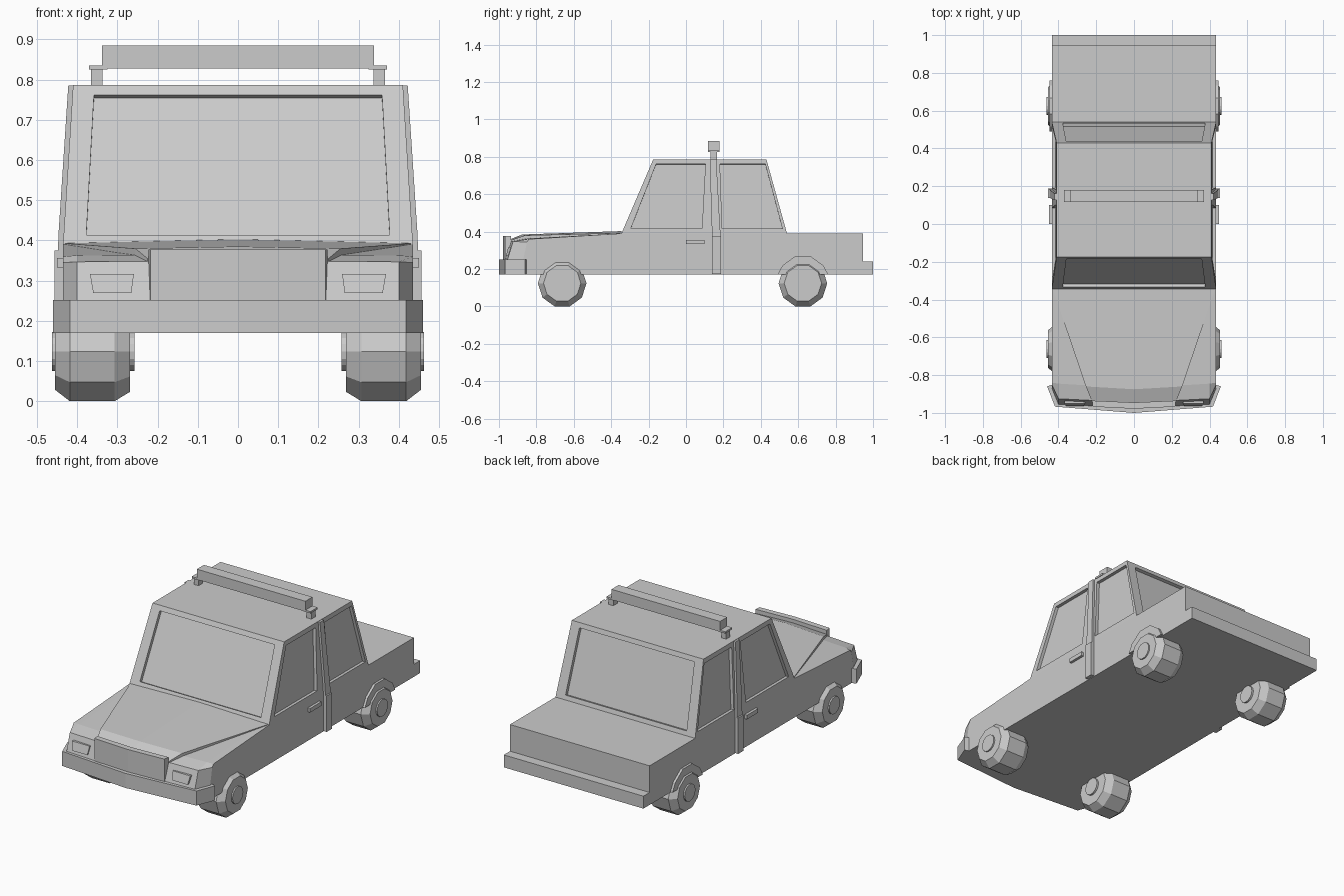
import bpy, bmesh, math
from mathutils import Vector

if "Cube" in bpy.data.objects:
    bpy.data.objects.remove(bpy.data.objects["Cube"])


def finish(name, bm):
    bmesh.ops.remove_doubles(bm, verts=bm.verts, dist=1e-5)
    bmesh.ops.recalc_face_normals(bm, faces=bm.faces)
    me = bpy.data.meshes.new(name)
    bm.to_mesh(me)
    bm.free()
    ob = bpy.data.objects.new(name, me)
    bpy.context.collection.objects.link(ob)
    return ob


def loft(name, sections):
    """Join matching closed sections and cap both ends."""
    bm = bmesh.new()
    rings = [[bm.verts.new(p) for p in s] for s in sections]
    for a, b in zip(rings, rings[1:]):
        for i in range(len(a)):
            j = (i + 1) % len(a)
            bm.faces.new((a[i], a[j], b[j], b[i]))
    bm.faces.new(rings[0])
    bm.faces.new(rings[-1])
    return finish(name, bm)


def box(name, x, y, z):
    return loft(name, [[(a, y[0], z[0]), (a, y[1], z[0]), (a, y[1], z[1]), (a, y[0], z[1])] for a in x])


def slab(name, plan, z0, z1):
    return loft(name, [[(x, y, z) for x, y in plan] for z in (z0, z1)])


# Lower body: side profiles lofted across the width, with a pointed nose
def body_section(x, nose):
    tail = [(-.35, .39), (.945, .39), (.945, .24), (1, .24), (1, .17)]
    return [(x, y, z) for y, z in nose + tail]


mid = [(-.98, .17), (-.975, .25), (-.945, .35), (-.87, .365)]
near = [(-.95, .17), (-.955, .25), (-.925, .347), (-.845, .363)]
edge = [(-.86, .17), (-.87, .25), (-.85, .345), (-.84, .36)]
loft("lower_body", [body_section(x, n) for x, n in
                    ((-.435, edge), (-.4, near), (0, mid), (.4, near), (.435, edge))])

# Raised tapering hood panel
loft("hood", [[(-w, y, .33), (-w, y, ze), (0, yc, zc), (w, y, ze), (w, y, .33)]
              for y, yc, w, ze, zc in ((-.345, -.345, .43, .393, .403),
                                       (-.86, -.875, .255, .38, .385),
                                       (-.935, -.945, .225, .355, .358))])

# Upright grille and wrap-round front bumper
slab("grille", [(-.218, -.967), (0, -.978), (.218, -.967), (.222, -.935), (0, -.945), (-.222, -.935)], .2, .378)
slab("front_bumper", [(-.46, -.86), (-.418, -.967), (0, -1), (.418, -.967), (.46, -.86),
                      (.43, -.85), (.39, -.93), (0, -.95), (-.39, -.93), (-.43, -.85)], .17, .252)


# Cabin: sloping walls, each with a recessed window
def window_wall(bm, corners, u0, u1, v0, v1, depth=.018):
    bl, br, tr, tl = map(Vector, corners)

    def at(u, v):
        return bl.lerp(br, u).lerp(tl.lerp(tr, u), v)
    n = (br - bl).cross(tl - bl).normalized()
    if n.dot(Vector((0, .1, .5)) - bl) < 0:
        n = -n
    outer = [bl, br, tr, tl]
    inner = [at(u0, v0), at(u1, v0), at(u1, v1), at(u0, v1)]
    pane = [p + n * depth for p in inner]
    for a, b in ((outer, inner), (inner, pane)):
        for i in range(4):
            j = (i + 1) % 4
            bm.faces.new([bm.verts.new(p) for p in (a[i], a[j], b[j], b[i])])
    bm.faces.new([bm.verts.new(p) for p in pane])


W, T, Z0, Z1 = .435, .41, .39, .787
bm = bmesh.new()
window_wall(bm, [(-W, -.345, Z0), (W, -.345, Z0), (T, -.175, Z1), (-T, -.175, Z1)], .065, .935, .06, .935)
window_wall(bm, [(W, .54, Z0), (-W, .54, Z0), (-T, .43, Z1), (T, .43, Z1)], .065, .935, .06, .935)
for s in (-1, 1):
    window_wall(bm, [(s * W, -.345, Z0), (s * W, .145, Z0), (s * T, .145, Z1), (s * T, -.175, Z1)],
                .08, .875, .07, .935)
    window_wall(bm, [(s * W, .145, Z0), (s * W, .54, Z0), (s * T, .43, Z1), (s * T, .145, Z1)],
                .125, .955, .07, .935)
for w, a, b, z in ((W, -.345, .54, Z0), (T, -.175, .43, Z1)):
    bm.faces.new([bm.verts.new(p) for p in
                  ((-w, a, z), (w, a, z), (w, .145, z), (w, b, z), (-w, b, z), (-w, .145, z))])
finish("cabin", bm)

# Roof bar
box("roof_bar", (-.338, .338), (.117, .18), (.827, .885))


# Wheels: bevelled ten-sided tyres with round hubs
def turned(name, s, y, profile, sides, zc=.124):
    loft(name, [[(s * x, y + r * math.cos(2 * math.pi * k / sides), zc + r * math.sin(2 * math.pi * k / sides))
                 for k in range(sides)] for x, r in profile])


for s, side in ((-1, "left"), (1, "right")):
    for y, end in ((-.662, "front"), (.625, "rear")):
        turned(f"{end}_{side}_tyre", s, y, [(.268, .105), (.307, .13), (.418, .13), (.455, .1)], 10)
        turned(f"{end}_{side}_hub", s, y, [(.257, .048), (.463, .048)], 16)

    # Rear wheel arch flare
    arch = [(.625 + .135 * math.cos(math.pi * k / 5), max(.172, .14 + .135 * math.sin(math.pi * k / 5)))
            for k in range(6)]
    loft(f"{side}_rear_arch", [[(s * x, y, z) for y, z in arch] for x in (.4, .448)])

    # Headlight set on the sloping nose
    loft(f"{side}_headlight", [[(s * .265, -.944 + d, .27), (s * .36, -.944 + d, .27),
                                (s * .368, -.931 + d, .317), (s * .259, -.931 + d, .317)]
                               for d in (-.019, .02)])

    # Door handle, side trim and door pillar strip
    box(f"{side}_door_handle", (s * .42, s * .45), (0, .1), (.333, .356))
    box(f"{side}_side_trim", (s * .42, s * .456), (.138, .187), (.173, .375))
    loft(f"{side}_pillar_strip", [[(s * (x - .02), y0, z), (s * (x + .012), y0, z),
                                   (s * (x + .012), y1, z), (s * (x - .02), y1, z)]
                                  for x, y0, y1, z in ((.436, .138, .187, .37), (.434, .138, .182, .42),
                                                       (.41, .127, .162, .785))])

    # Roof bar foot and bracket plate
    box(f"{side}_roof_foot", (s * .337, s * .366), (.13, .165), (.78, .828))
    box(f"{side}_roof_plate", (s * .325, s * .37), (.117, .18), (.825, .835))
